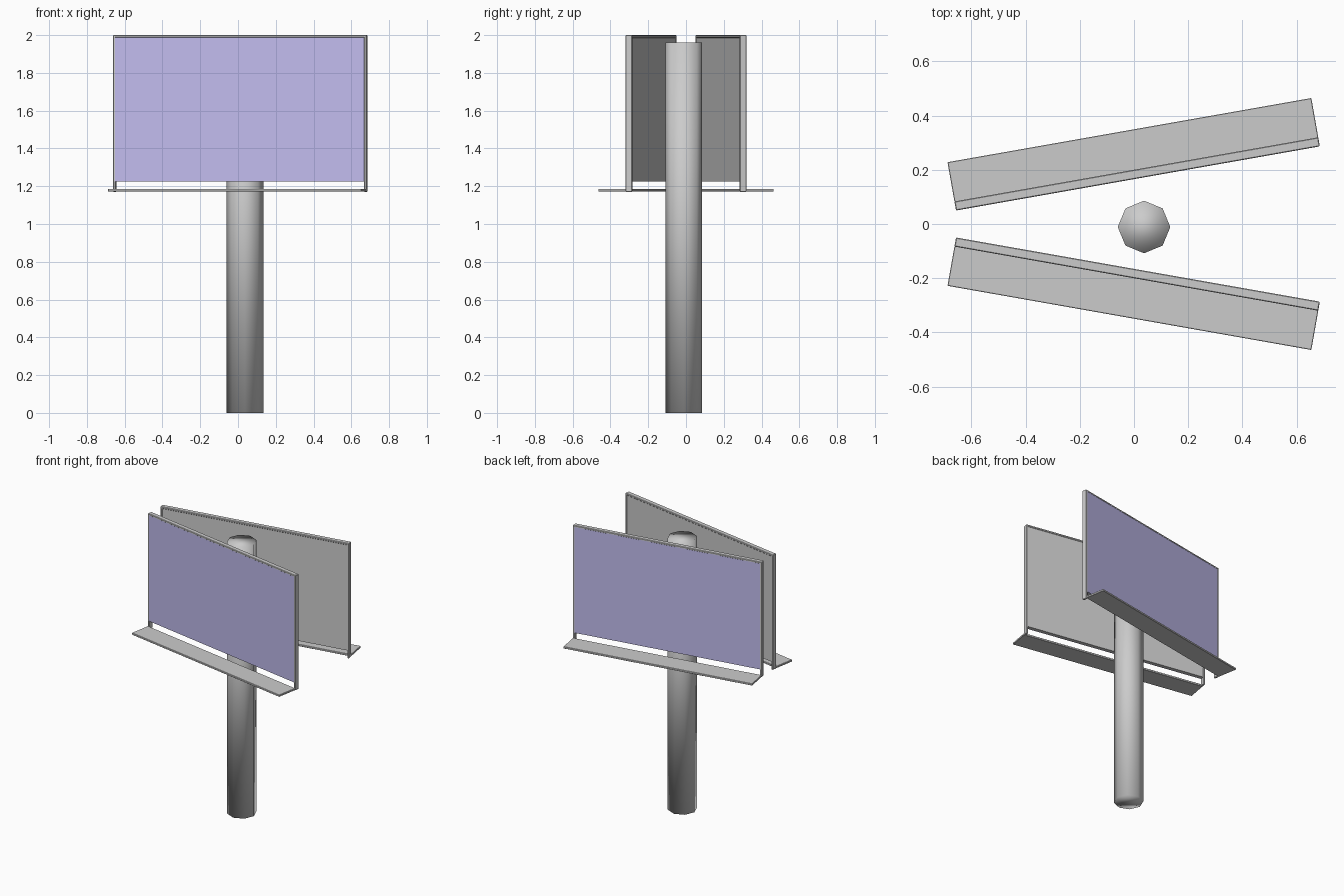
import bpy, bmesh, math
from mathutils import Matrix

if "Cube" in bpy.data.objects:
    bpy.data.objects.remove(bpy.data.objects["Cube"])

TURN = Matrix.Rotation(math.radians(-10), 4, 'Z')   # splay of the front sign
U0, U1 = -0.638, 0.725                              # ends along the sign
V0, V1 = 0.163, 0.197                               # back and face of the frame
BAR = 0.014


def sign_part(name, u, v, z, bevel=0.0, color=None):
    """Box in the sign's own frame (v points outward), mirrored to the rear sign."""
    bm = bmesh.new()
    bmesh.ops.create_cube(bm, size=1)
    for p in bm.verts:
        p.co.x = u[0] if p.co.x < 0 else u[1]
        p.co.y = -v[1] if p.co.y < 0 else -v[0]
        p.co.z = z[0] if p.co.z < 0 else z[1]
    if bevel:
        bmesh.ops.bevel(bm, geom=bm.edges[:], offset=bevel, segments=1, affect='EDGES')
    bm.transform(TURN)
    me = bpy.data.meshes.new(name)
    bm.to_mesh(me)
    bm.free()
    ob = bpy.data.objects.new(name, me)
    bpy.context.collection.objects.link(ob)
    ob.modifiers.new("mirror", 'MIRROR').use_axis = (False, True, False)
    if color:
        mat = bpy.data.materials.new(name)
        mat.diffuse_color = color
        mat.use_nodes = True
        mat.node_tree.nodes["Principled BSDF"].inputs["Base Color"].default_value = mat.diffuse_color
        me.materials.append(mat)
    return ob


# Backing board and coloured picture face
sign_part("backing_board", (U0 + 0.006, U1 - 0.006), (V0 + 0.004, V1 - 0.006), (1.225, 1.994))
sign_part("picture_face", (U0 + 0.009, U1 - 0.009), (V1 - 0.006, V1 - 0.001), (1.225, 1.992),
          color=(0.53, 0.5, 0.85, 1))

# Frame: top bar and two side posts reaching down to the walkway
sign_part("frame_top", (U0, U1), (V0, V1), (2.0 - BAR, 2.0), 0.003)
sign_part("frame_left_post", (U0, U0 + BAR), (V0, V1), (1.17, 2.0), 0.003)
sign_part("frame_right_post", (U1 - BAR, U1), (V0, V1), (1.17, 2.0), 0.003)

# Walkway shelf in front of each sign
sign_part("walkway", (U0, U1), (V1 - 0.002, 0.344), (1.172, 1.186), 0.002)

# Central eight-sided pole, smooth shaded
bpy.ops.mesh.primitive_cylinder_add(vertices=8, radius=0.097, depth=1.96,
                                    location=(0.037, -0.011, 0.98))
pole = bpy.context.object
pole.name = "pole"
bpy.ops.object.shade_smooth()
